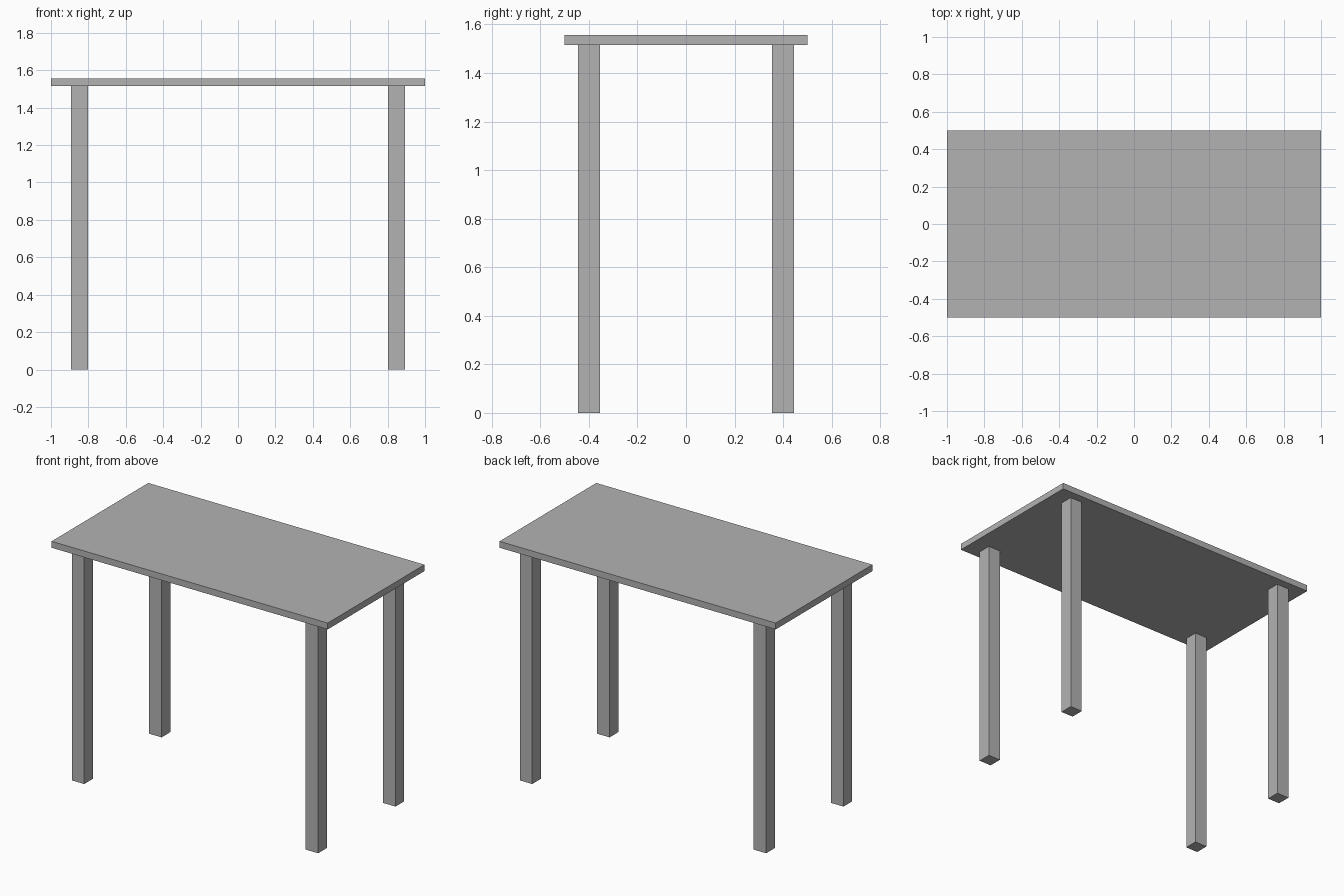
import bpy

cube = bpy.data.objects.get("Cube")
if cube:
    bpy.data.objects.remove(cube, do_unlink=True)

TOP_Z, UNDER_Z = 1.557, 1.515
LEG_X, LEG_Y, LEG_W = 0.847, 0.4, 0.09

grey = bpy.data.materials.new("plain_grey")
grey.use_nodes = True
colour = (0.45, 0.45, 0.45, 1)
grey.diffuse_color = colour
grey.node_tree.nodes["Principled BSDF"].inputs["Base Color"].default_value = colour


def box(name, x, y, z_low, z_high, width, depth):
    """Flat-shaded box spanning z_low to z_high."""
    bpy.ops.mesh.primitive_cube_add(size=1, location=(x, y, (z_low + z_high) / 2))
    obj = bpy.context.object
    obj.name = obj.data.name = name
    obj.scale = (width, depth, z_high - z_low)
    bpy.ops.object.transform_apply(location=False, rotation=False, scale=True)
    obj.data.materials.append(grey)
    return obj


# Table top
box("table_top", 0, 0, UNDER_Z, TOP_Z, 2, 1)

# Four square legs
for side, sx in (("left", 1), ("right", -1)):
    for end, sy in (("front", -1), ("back", 1)):
        box(f"{end}_{side}_leg", sx * LEG_X, sy * LEG_Y, 0, UNDER_Z, LEG_W, LEG_W)
